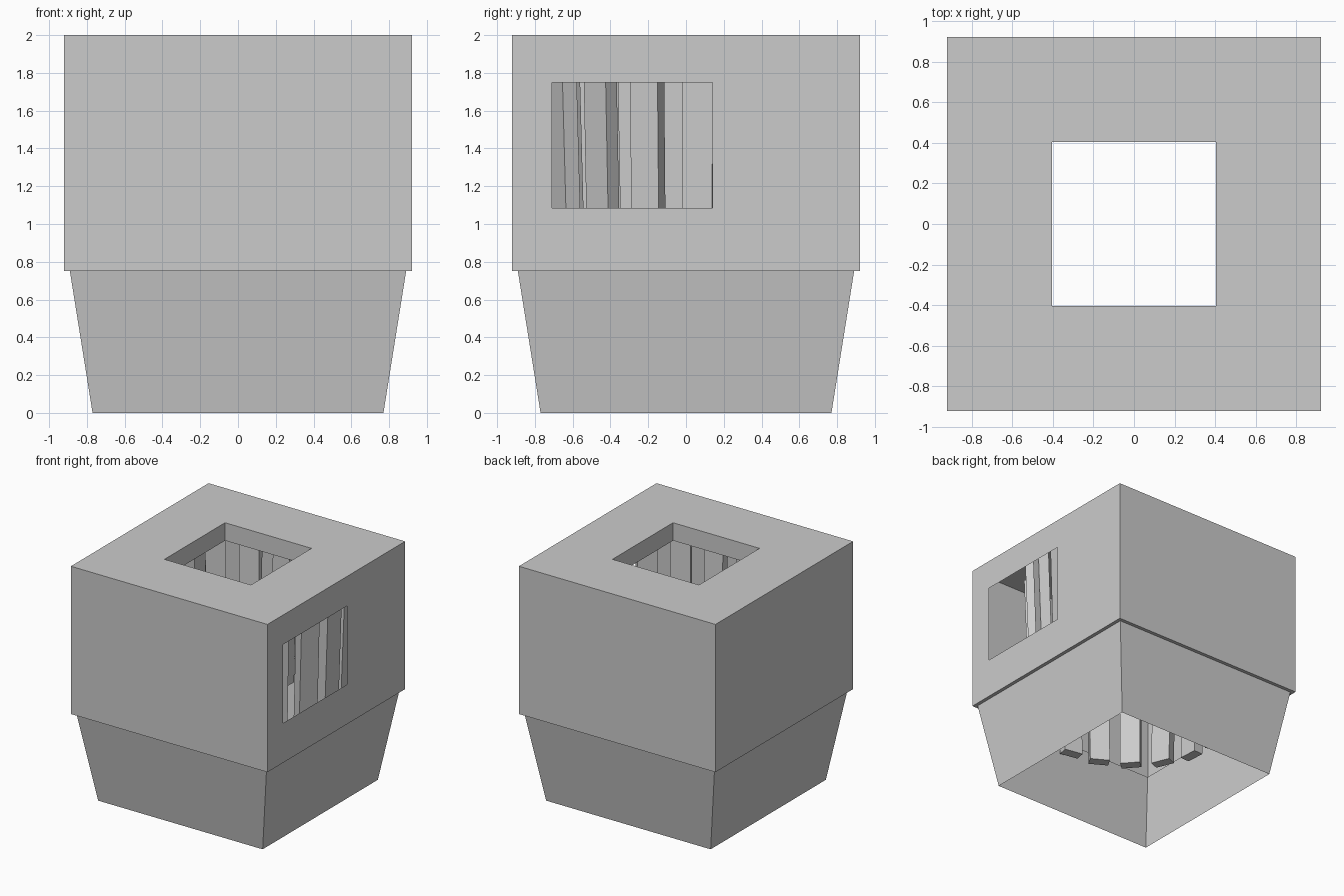
import bpy, bmesh, math
from mathutils import Vector

if "Cube" in bpy.data.objects:
    bpy.data.objects.remove(bpy.data.objects["Cube"])


def add_object(name, bm):
    mesh = bpy.data.meshes.new(name)
    bm.to_mesh(mesh)
    bm.free()
    obj = bpy.data.objects.new(name, mesh)
    bpy.context.collection.objects.link(obj)
    return obj


# Thin square shell: tapered skirt, ledge, upper box, top and hanging collar
profile = [(0.77, 0), (0.89, 0.75), (0.92, 0.75), (0.92, 2), (0.405, 2), (0.403, 1.85)]
corners = [(-1, -1), (1, -1), (1, 1), (-1, 1)]
bm = bmesh.new()
rings = [[bm.verts.new((h * sx, h * sy, z)) for sx, sy in corners] for h, z in profile]
for low, high in zip(rings, rings[1:]):
    for i in range(4):
        j = (i + 1) % 4
        bm.faces.new((low[i], low[j], high[j], high[i]))

# Window in the right side of the upper box
y0, y1, z0, z1 = -0.71, 0.14, 1.085, 1.75
cuts = [((0, y0, 0), (0, 1, 0)), ((0, y1, 0), (0, 1, 0)),
        ((0, 0, z0), (0, 0, 1)), ((0, 0, z1), (0, 0, 1))]
for point, normal in cuts:
    side = [f for f in bm.faces
            if all(abs(v.co.x - 0.92) < 1e-4 and v.co.z > 0.74 for v in f.verts)]
    geom = list({g for f in side for g in (*f.verts, *f.edges, f)})
    bmesh.ops.bisect_plane(bm, geom=geom, plane_co=point, plane_no=normal)
pane = []
for f in bm.faces:
    c = f.calc_center_median()
    if c.x > 0.919 and y0 < c.y < y1 and z0 < c.z < z1:
        pane.append(f)
bmesh.ops.delete(bm, geom=pane, context='FACES')
add_object("outer_shell", bm)

# Ring of slats, slightly turned and leaning inward towards the bottom
COUNT, WIDTH, DEPTH = 19, 0.16, 0.085
bm = bmesh.new()
for k in range(COUNT):
    angle = math.radians(4) + k * math.tau / COUNT
    facing = angle - math.radians(10)
    radial = Vector((math.cos(angle), math.sin(angle), 0))
    normal = Vector((math.cos(facing), math.sin(facing), 0))
    across = Vector((-normal.y, normal.x, 0))
    cube = bmesh.ops.create_cube(bm, size=1)
    for v in cube["verts"]:
        r, z = (0.872, 1.92) if v.co.z > 0 else (0.827, 0.59)
        v.co = (radial * r + normal * DEPTH * (v.co.x - 0.5)
                + across * WIDTH * v.co.y + Vector((0, 0, z)))
add_object("inner_slats", bm)
